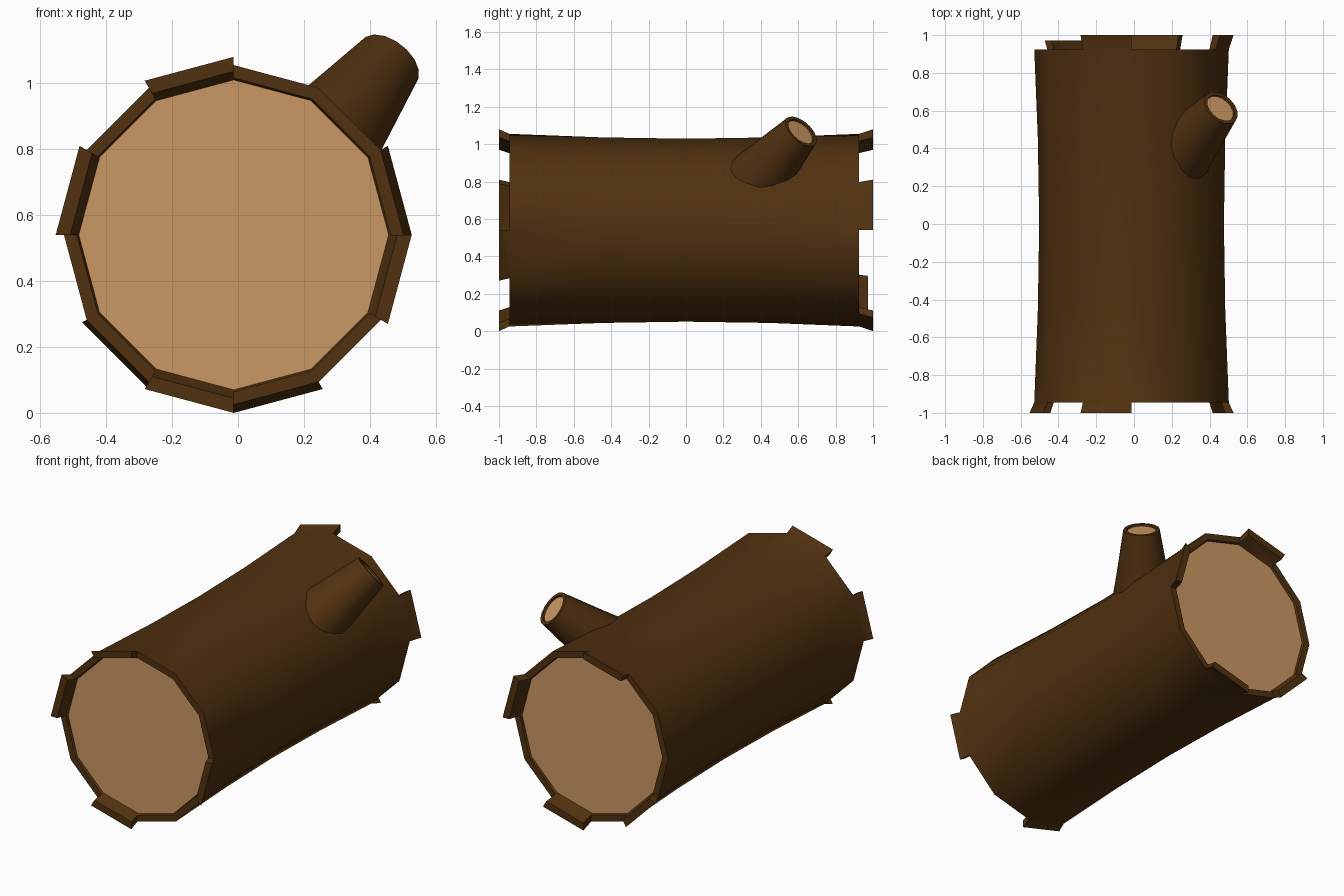
import bpy, bmesh, math
from mathutils import Vector

if "Cube" in bpy.data.objects:
    bpy.data.objects.remove(bpy.data.objects["Cube"])

def material(name, rgb):
    m = bpy.data.materials.new(name)
    m.diffuse_color = (*rgb, 1)
    m.use_nodes = True
    m.node_tree.nodes["Principled BSDF"].inputs["Base Color"].default_value = m.diffuse_color
    return m

bark = material("dark bark", (0.082, 0.031, 0.005))
wood = material("cut wood", (0.60, 0.315, 0.125))

SIDES = 12
CX, CZ = -0.013, 0.54

def finish(bm, name):
    bmesh.ops.recalc_face_normals(bm, faces=bm.faces)
    me = bpy.data.meshes.new(name)
    bm.to_mesh(me)
    bm.free()
    me.materials.append(bark)
    me.materials.append(wood)
    ob = bpy.data.objects.new(name, me)
    bpy.context.collection.objects.link(ob)
    bpy.ops.object.select_all(action='DESELECT')
    ob.select_set(True)
    bpy.context.view_layer.objects.active = ob
    bpy.ops.object.shade_smooth_by_angle(angle=math.radians(42))

def bridge(bm, a, b):
    n = len(a)
    for i in range(n):
        j = (i + 1) % n
        bm.faces.new((a[i], a[j], b[j], b[i]))

# log: waisted bark shell, recessed cut faces, broken bark tabs on both rims
bm = bmesh.new()

def point(i, r, y):
    a = math.radians(30 * i)
    return bm.verts.new((CX + r * math.cos(a), y, CZ + r * math.sin(a)))

def ring(r, y):
    return [point(i, r, y) for i in range(SIDES)]

def log_end(outer, rim_y, tabs):
    """tabs maps a side number to the y its bark reaches."""
    s = math.copysign(1, rim_y)
    inner = ring(0.476, rim_y)
    cap = ring(0.47, rim_y - s * 0.012)
    bridge(bm, inner, cap)
    bm.faces.new(cap).material_index = 1
    for i in range(SIDES):
        j = (i + 1) % SIDES
        base = (outer[i], outer[j], inner[j], inner[i])
        if i not in tabs:
            bm.faces.new(base)
            continue
        y = tabs[i]
        flare = 0.025 * (abs(y) - abs(rim_y)) / (1 - abs(rim_y))
        tip = (point(i, 0.515 + flare, y), point(j, 0.515 + flare, y),
               point(j, 0.476 + flare * 0.8, y), point(i, 0.476 + flare * 0.8, y))
        bridge(bm, base, tip)
        bm.faces.new(tip)

profile = [(-0.945, 0.515), (-0.45, 0.496), (0, 0.489), (0.45, 0.496), (0.925, 0.515)]
rings = [ring(r, y) for y, r in profile]
for a, b in zip(rings, rings[1:]):
    bridge(bm, a, b)
log_end(rings[0], -0.945, {3: -1, 5: -1, 8: -1, 11: -1})
log_end(rings[-1], 0.925, {0: 1, 3: 1, 7: 0.972, 9: 1})
finish(bm, "log")

# branch stub: tapered, with a thin bark rim around its cut face
bm = bmesh.new()
end = Vector((0.46, 0.615, 1.068))
axis = Vector((0.51, 0.58, 0.64)).normalized()
u = axis.orthogonal().normalized()
v = axis.cross(u)
loops = []
for t, r in [(-0.45, 0.18), (-0.28, 0.149), (0, 0.104), (0, 0.084), (-0.01, 0.082)]:
    loops.append([bm.verts.new(end + axis * t + r * (math.cos(k * math.pi / 8) * u
                  + math.sin(k * math.pi / 8) * v)) for k in range(16)])
for a, b in zip(loops, loops[1:]):
    bridge(bm, a, b)
bm.faces.new(loops[0])
bm.faces.new(loops[-1]).material_index = 1
finish(bm, "branch_stub")
